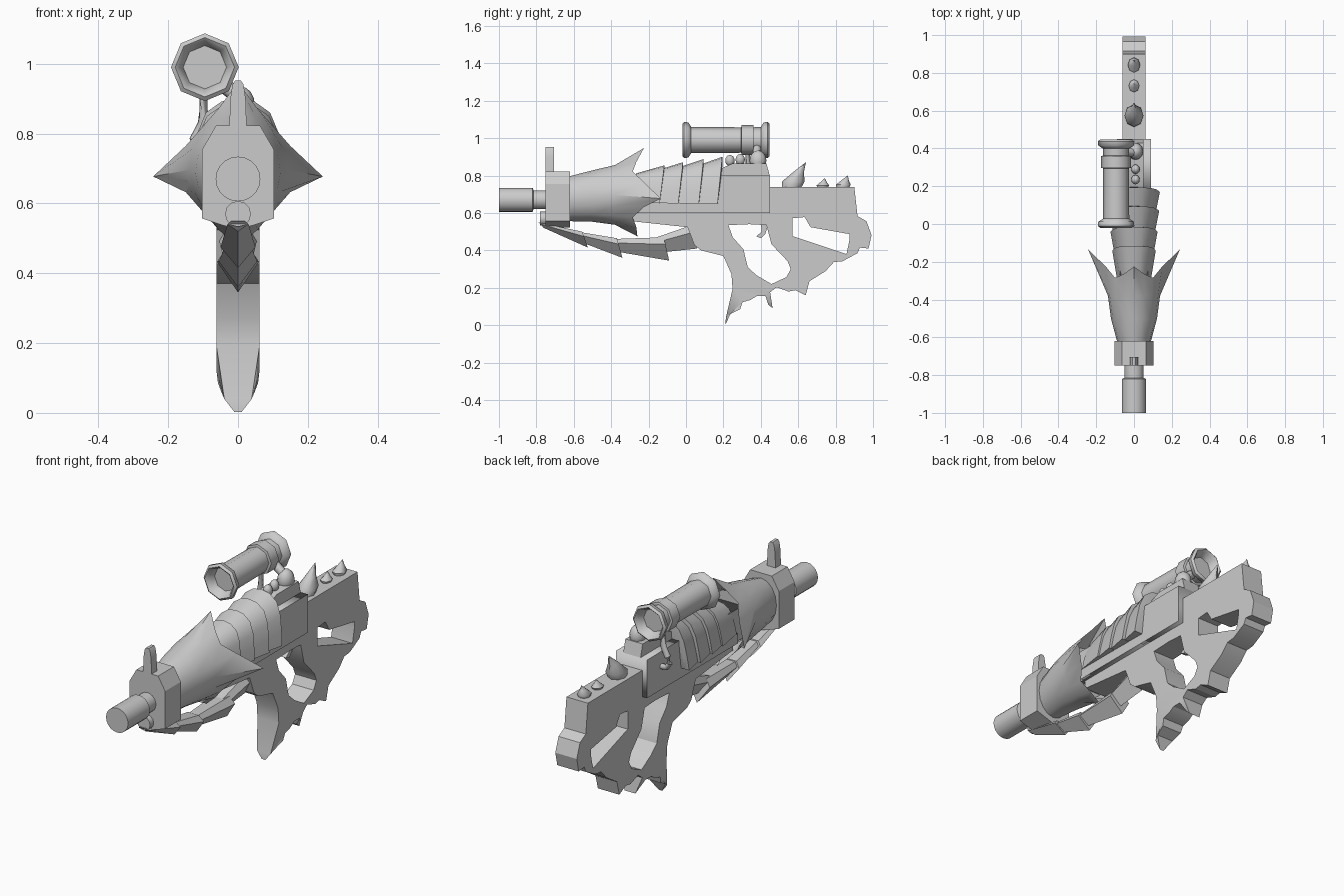
import bpy, bmesh, math
from mathutils import Matrix, Vector

if "Cube" in bpy.data.objects:
    bpy.data.objects.remove(bpy.data.objects["Cube"])

grey = bpy.data.materials.new("plain_grey")
grey.diffuse_color = (0.6, 0.6, 0.6, 1)
grey.use_nodes = True
grey.node_tree.nodes["Principled BSDF"].inputs["Base Color"].default_value = grey.diffuse_color


def finish(name, mesh, smooth=30):
    ob = bpy.data.objects.new(name, mesh)
    bpy.context.collection.objects.link(ob)
    mesh.materials.clear()
    mesh.materials.append(grey)
    bpy.ops.object.select_all(action='DESELECT')
    ob.select_set(True)
    bpy.context.view_layer.objects.active = ob
    if smooth:
        bpy.ops.object.shade_smooth_by_angle(angle=math.radians(smooth))
    return ob


def loft(name, rings, smooth=30, caps=True):
    """Skin a list of equal-length closed rings."""
    bm = bmesh.new()
    vs = [[bm.verts.new(p) for p in r] for r in rings]
    n = len(vs[0])
    for a, b in zip(vs, vs[1:]):
        for i in range(n):
            j = (i + 1) % n
            bm.faces.new((a[i], a[j], b[j], b[i]))
    if caps:
        bm.faces.new(vs[0])
        bm.faces.new(vs[-1])
    bmesh.ops.remove_doubles(bm, verts=bm.verts, dist=1e-5)
    bmesh.ops.recalc_face_normals(bm, faces=bm.faces)
    me = bpy.data.meshes.new(name)
    bm.to_mesh(me)
    bm.free()
    return finish(name, me, smooth)


def lathe(name, profile, x, z, n, smooth=40):
    """Revolve (y, radius) pairs about an axis along y."""
    return loft(name, [[(x + r * math.cos(2 * math.pi * i / n), y,
                         z + r * math.sin(2 * math.pi * i / n)) for i in range(n)]
                       for y, r in profile], smooth)


def plate(name, loops, half, smooth=30):
    """Extrude side outlines (y, z) across x; later loops are holes."""
    cu = bpy.data.curves.new(name, 'CURVE')
    cu.dimensions, cu.fill_mode, cu.extrude = '2D', 'BOTH', half
    for pts in loops:
        sp = cu.splines.new('POLY')
        sp.points.add(len(pts) - 1)
        for p, (y, z) in zip(sp.points, pts):
            p.co = (y, z, 0, 1)
        sp.use_cyclic_u = True
    tmp = bpy.data.objects.new(name + "_curve", cu)
    bpy.context.collection.objects.link(tmp)
    dg = bpy.context.evaluated_depsgraph_get()
    me = bpy.data.meshes.new_from_object(tmp.evaluated_get(dg))
    bpy.data.objects.remove(tmp)
    me.transform(Matrix(((0, 0, 1, 0), (1, 0, 0, 0), (0, 1, 0, 0), (0, 0, 0, 1))))
    bm = bmesh.new()
    bm.from_mesh(me)
    bmesh.ops.remove_doubles(bm, verts=bm.verts, dist=1e-5)
    bmesh.ops.recalc_face_normals(bm, faces=bm.faces)
    bm.to_mesh(me)
    bm.free()
    return finish(name, me, smooth)


def box(name, w, y0, y1, z0, z1):
    return plate(name, [[(y0, z0), (y1, z0), (y1, z1), (y0, z1)]], w, 0)


def tube(name, pts, r):
    """Round rod along a path."""
    rings = []
    for i, p in enumerate(pts):
        d = Vector(pts[min(i + 1, len(pts) - 1)]) - Vector(pts[max(i - 1, 0)])
        q = d.to_track_quat('Z', 'Y')
        rings.append([Vector(p) + q @ Vector((r * math.cos(k * math.pi / 4),
                                              r * math.sin(k * math.pi / 4), 0)) for k in range(8)])
    return loft(name, rings, 60)


def spike(name, y, z, r, tip_y, tip_z):
    """Thorn with a swept-back tip."""
    rings = []
    for t, s in ((0, .85), (.25, 1), (.6, .5), (1, .02)):
        cy = y + (tip_y - y) * t ** 1.5
        rings.append([(r * s * math.cos(k * math.pi / 4), cy + 1.2 * r * s * math.sin(k * math.pi / 4),
                       z + (tip_z - z) * t) for k in range(8)])
    return loft(name, rings, 50)


# Barrel, muzzle collar, sight and lower rod
lathe("barrel", [(-1, .064), (-.82, .064), (-.815, .05), (-.6, .05)], 0, .67, 20)
lathe("lower_rod", [(-.78, .037), (-.7, .037)], 0, .57, 12)
half = [(.063, .823), (.103, .754), (.103, .557)]
collar = half + [(0, .523)] + [(-x, z) for x, z in reversed(half)]
loft("muzzle_collar", [[(x, y, z) for x, z in collar] for y in (-.75, -.62)], 0)
loft("front_sight", [[(sx * w, y, z) for sx, y in ((-1, -.75), (1, -.75), (1, -.705), (-1, -.705))]
                     for w, z in ((.025, .81), (.022, .9), (.016, .94), (.008, .952))], 30)

# Flared shell ending in four pointed petals
N = 16


def shell_ring(y, rx, zt, zb):
    return [(rx * math.cos(k * math.tau / N), y,
             (zt + zb) / 2 + (zt - zb) / 2 * math.sin(k * math.tau / N)) for k in range(N)]


rings = [shell_ring(-.62, .09, .797, .556), shell_ring(-.5, .122, .828, .553),
         shell_ring(-.38, .138, .856, .537)]
rim = []
for k, (x, y, z) in enumerate(shell_ring(-.29, .142, .872, .525)):
    if k % 4 == 0:
        x, y, z = [(.243, -.135, .677), (0, -.225, .947), (-.243, -.135, .677), (0, -.26, .475)][k // 4]
    elif k % 4 == 2:
        y = -.285
    elif k in (1, 7, 9, 15):
        x, y = x * 1.14, -.225
    else:
        y, z = -.265, z + .015 * (1 if z > .7 else -1)
    rim.append((x, y, z))
rings += [rim, shell_ring(-.36, .12, .83, .56)]
loft("petal_shell", rings, 45)

# Overlapping armour scales on the upper body
arch = [(.137, -.01), (.13, .06), (.117, .14), (.092, .2), (.047, .232)]
arch = arch + [(0, .24)] + [(-x, z) for x, z in reversed(arch)]
for i, (yb, s, zs) in enumerate(((-.13, .84, .81), (-.03, .91, .88), (.08, .97, .95), (.18, 1, 1))):
    loft("scale_%d" % (i + 1),
         [[(x * f * s, y + .1 * (z - .1), .66 + z * g * zs) for x, z in arch]
          for y, f, g in ((yb - .15, .78, .78), (yb, 1, 1), (yb + .001, .8, .8))], 40)

# Receiver, side rail and core
box("receiver", .09, .16, .45, .6, .8)
box("side_rail", .09, -.3, .2, .6, .652)
box("core", .075, -.4, .2, .6, .77)
plate("mount_base", [[(.17, .79), (.17, .83), (.25, .865), (.43, .865), (.45, .79)]], .05)

# Stock and grip frame with two openings
outline = [(-.3, .65), (-.3, .557), (.008, .524), (.045, .428), (.08, .4), (.2, .37), (.243, .273), (.249, .193),
           (.213, .04), (.211, .003), (.238, .06), (.29, .086), (.302, .123), (.345, .135), (.377, .155),
           (.425, .155), (.44, .11), (.463, .09), (.45, .176), (.484, .203), (.548, .18), (.585, .187),
           (.64, .16), (.66, .235), (.746, .289), (.79, .337), (.837, .342), (.917, .385), (.93, .415),
           (.976, .41), (.992, .481), (.965, .556), (.917, .583), (.9, .738), (.44, .738), (.44, .65)]
guard = [(.227, .535), (.34, .54), (.43, .535), (.457, .433), (.543, .342), (.56, .3), (.537, .257),
         (.457, .22), (.377, .267), (.33, .31), (.307, .406), (.25, .47)]
window = [(.57, .572), (.634, .578), (.666, .524), (.874, .487), (.874, .455), (.858, .38), (.57, .476)]
stock = plate("stock_frame", [outline, guard, window], .062)
for v in stock.data.vertices:
    if v.co.z < .1 and v.co.y < .4:
        v.co.x *= math.sqrt(max(v.co.z, 0) / .1)
    elif v.co.y > .4 and v.co.z < .12:
        v.co.x *= .5
plate("trigger", [[(.4, .545), (.44, .545), (.425, .49), (.4, .465), (.375, .475), (.405, .5)]], .015)

# Thorns along the stock
spike("large_thorn", .565, .735, .05, .64, .87)
spike("small_thorn", .73, .735, .028, .742, .785)
spike("rear_thorn", .838, .735, .033, .865, .8)

# Chain of fangs under the handguard: (y, top, bottom, half width) front and rear
fangs = [((-.76, .55, .52, .03), (-.525, .5, .415, .05)),
         ((-.55, .5, .44, .035), (-.34, .465, .36, .055)),
         ((-.38, .46, .395, .04), (-.09, .47, .345, .06)),
         ((-.17, .455, .385, .04), (.06, .535, .41, .055))]
for i, pair in enumerate(fangs):
    loft("fang_%d" % (i + 1),
         [[(-w * .6, y - .03, t), (w * .6, y - .03, t), (w, y - .02, t * .7 + b * .3),
           (0, y, b), (-w, y - .02, t * .7 + b * .3)] for y, t, b, w in pair], 20)

# Offset scope with flared hollow ends
lathe("scope", [(.03, .0), (.03, .062), (-.012, .075), (-.02, .085), (-.01, .097), (.012, .094), (.028, .07),
                (.295, .068), (.297, .08), (.36, .08), (.362, .068), (.4, .07), (.415, .094), (.437, .097),
                (.447, .085), (.437, .075), (.4, .06), (.4, 0)], -.095, .99, 8, 50)

# Scope bracket: hooked arm, knob and small beads
tube("bracket_arm", [(-.1, .33, .94), (-.1, .33, .83), (-.125, .33, .78), (-.137, .33, .75),
                     (-.12, .33, .725), (-.08, .33, .72)], .015)
tube("bracket_link", [(.01, .38, .9), (-.03, .38, .93), (-.07, .38, .96)], .022)
for name, y, z, r, h in (("bracket_knob", .385, .88, .045, .055), ("bead_front", .235, .88, .025, .03),
                         ("bead_middle", .29, .885, .025, .03)):
    bm = bmesh.new()
    bmesh.ops.create_uvsphere(bm, u_segments=12, v_segments=8, radius=1,
                              matrix=Matrix.Translation((.008, y, z)) @ Matrix.Diagonal((r * .9, r, h, 1)))
    me = bpy.data.meshes.new(name)
    bm.to_mesh(me)
    bm.free()
    finish(name, me, 60)
